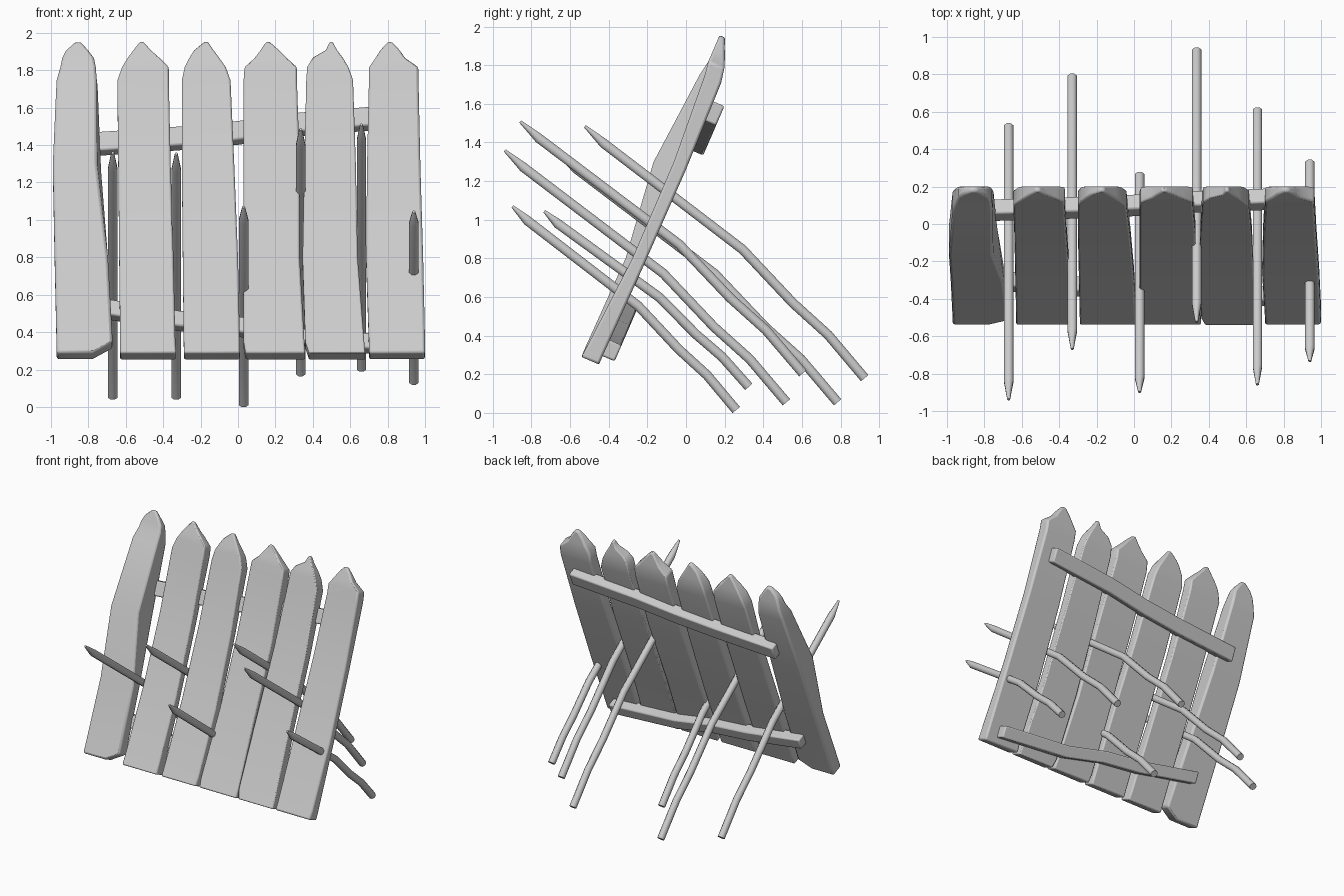
import bpy, bmesh, math
from mathutils import Vector

if "Cube" in bpy.data.objects:
    bpy.data.objects.remove(bpy.data.objects["Cube"])

# One weathered grey for everything
wood = bpy.data.materials.new("weathered grey wood")
wood.use_nodes = True
grey = (0.6, 0.6, 0.6, 1)
wood.diffuse_color = grey
wood.node_tree.nodes["Principled BSDF"].inputs["Base Color"].default_value = grey

# Leaning fence plane: direction up the boards and direction out of the back
LEAN = math.atan(0.43)
UP = Vector((0, math.sin(LEAN), math.cos(LEAN)))
BACK = Vector((0, math.cos(LEAN), -math.sin(LEAN)))


def front(x, z):
    """Point on the front plane of the fence at a given height."""
    return Vector((x, -0.54 + 0.43 * (z - 0.295), z))


def loft(name, sections, bevel=0.0):
    """Skin a row of matching cross-sections and cap both ends."""
    bm = bmesh.new()
    rings = [[bm.verts.new(p) for p in s] for s in sections]
    n = len(rings[0])
    for a, b in zip(rings, rings[1:]):
        for i in range(n):
            j = (i + 1) % n
            bm.faces.new((a[i], a[j], b[j], b[i]))
    bm.faces.new(rings[0])
    bm.faces.new(rings[-1])
    bmesh.ops.recalc_face_normals(bm, faces=bm.faces)
    mesh = bpy.data.meshes.new(name)
    bm.to_mesh(mesh)
    bm.free()
    mesh.materials.append(wood)
    obj = bpy.data.objects.new(name, mesh)
    bpy.context.collection.objects.link(obj)
    bpy.ops.object.select_all(action="DESELECT")
    obj.select_set(True)
    bpy.context.view_layer.objects.active = obj
    bpy.ops.object.shade_smooth_by_angle(angle=math.radians(50))
    if bevel:
        mod = obj.modifiers.new("worn edges", "BEVEL")
        mod.width = bevel
        mod.segments = 2
        mod.limit_method = "ANGLE"
        mod.angle_limit = math.radians(40)
    return obj


# Boards: shared heights and thicknesses, then left and right edges of each
HEIGHTS = (0.29, 0.35, 0.8, 1.3, 1.75, 1.82, 1.87, 1.91, 1.955)
THICK = (0.1, 0.1, 0.11, 0.115, 0.105, 0.09, 0.07, 0.05, 0.03)
# Front faces are worn hollow, except the first board, which is warped forward
HOLLOW = (0, 0.007, 0.045, 0.045, 0.012, 0, 0, 0, 0)
WARP = (0, 0, 0.01, -0.06, -0.015, 0, 0, 0, 0)
BOARDS = (
    ((-.97, -.97, -.98, -.99, -.97, -.95, -.94, -.92, -.87),
     (-.78, -.67, -.695, -.73, -.75, -.76, -.77, -.8, -.84)),
    ((-.63, -.63, -.635, -.64, -.645, -.62, -.59, -.56, -.525),
     (-.33, -.335, -.345, -.36, -.37, -.37, -.42, -.465, -.505)),
    ((-.29, -.29, -.295, -.3, -.3, -.285, -.26, -.235, -.18),
     (.01, .01, 0, -.02, -.04, -.065, -.1, -.13, -.16)),
    ((.04, .03, .03, .03, .03, .035, .09, .12, .15),
     (.36, .355, .33, .33, .315, .315, .26, .22, .17)),
    ((.38, .36, .345, .355, .365, .37, .4, .47, .49),
     (.68, .675, .64, .63, .615, .59, .56, .53, .505)),
    ((.7, .7, .685, .69, .7, .7, .735, .76, .8),
     (1, 1, .99, .975, .965, .965, .893, .866, .825)),
)
for k, (left, right) in enumerate(BOARDS):
    rows = []
    for xl, xr, z, t, offset in zip(left, right, HEIGHTS, THICK, HOLLOW if k else WARP):
        a, b = front(xl, z), front(xr, z)
        shift = Vector((0, offset, 0))
        # a forward warp also narrows the front of the right edge
        inset = Vector((min(offset, 0) * 0.4, 0, 0))
        rows.append((a + shift, b + shift + inset, b + BACK * t, a + BACK * t))
    loft(f"board_{k + 1}", rows, 0.014)


# Rails nailed across the back
def rail(name, path, tall):
    rows = []
    for x, z in path:
        c = front(x, z) + Vector((0, 0.136, 0))
        h = UP * tall / 2
        d = BACK * 0.043
        rows.append((c - h - d, c + h - d, c + h + d, c - h + d))
    loft(name, rows, 0.01)


rail("upper_rail", ((-.84, 1.4), (-.32, 1.435), (0, 1.465), (.33, 1.51), (.88, 1.555)), 0.11)
rail("lower_rail", ((-.81, .54), (-.32, .46), (0, .43), (.33, .365), (.91, .325)), 0.09)

# Bent stakes poking through the gaps: x, then tip and foot as (y, z)
STAKES = (
    (-.67, (-.945, 1.35), (.52, .055)),
    (-.33, (-.675, 1.345), (.785, .055)),
    (.03, (-.905, 1.06), (.26, .015)),
    (.335, (-.53, 1.475), (.925, .18)),
    (.66, (-.865, 1.5), (.605, .205)),
    (.94, (-.74, 1.035), (.325, .135)),
)
BEND = ((0, 0), (.07, .06), (.565, .485), (.745, .7), (.87, .827), (1, 1))
SIDES = 8
for k, (x, tip, foot) in enumerate(STAKES):
    path = [Vector((x, tip[0] + (foot[0] - tip[0]) * u, tip[1] + (foot[1] - tip[1]) * v))
            for u, v in BEND]
    rows = []
    for i, p in enumerate(path):
        along = (path[min(i + 1, len(path) - 1)] - path[max(i - 1, 0)]).normalized()
        side = Vector((1, 0, 0))
        up = side.cross(along)
        # the sharpened tip sits towards the upper side
        r, lift = (0.008, 0.011) if i == 0 else (0.027, 0)
        rows.append([p + up * lift + (side * math.cos(a) + up * math.sin(a)) * r
                     for a in (math.tau * (j + 0.5) / SIDES for j in range(SIDES))])
    loft(f"stake_{k + 1}", rows)
